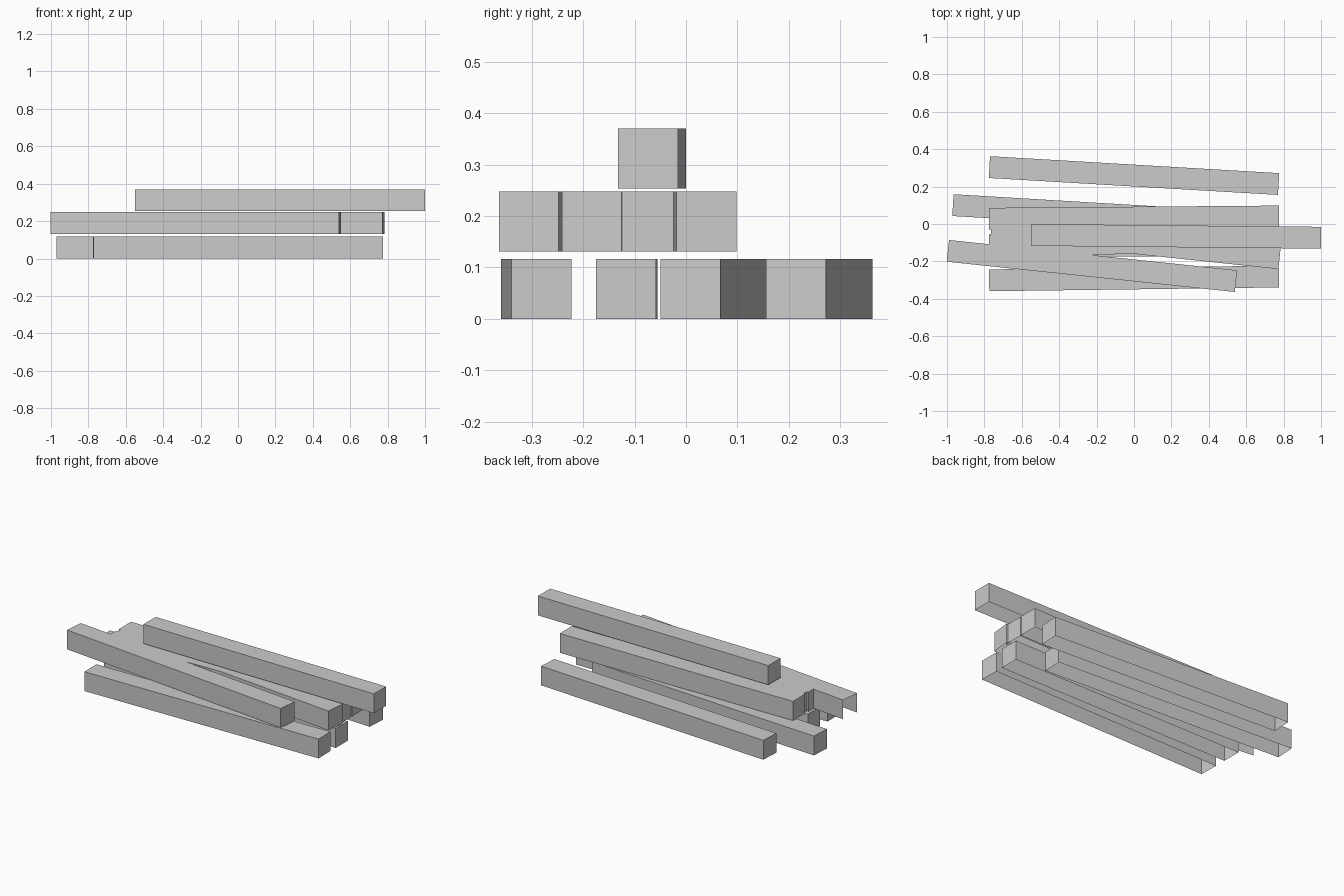
import bpy
import bmesh
import math

if "Cube" in bpy.data.objects:
    bpy.data.objects.remove(bpy.data.objects["Cube"])

LENGTH, SIDE = 1.549, 0.1165


def beam(name, x, y, z, angle, open_end=False):
    """One square timber beam, open underneath; z is its lower edge, angle in degrees."""
    bpy.ops.mesh.primitive_cube_add(size=1, location=(x, y, z + SIDE / 2),
                                    rotation=(0, 0, math.radians(angle)))
    ob = bpy.context.object
    ob.name = name
    ob.scale = (LENGTH, SIDE, SIDE)
    bm = bmesh.new()
    bm.from_mesh(ob.data)
    bm.normal_update()
    gone = [f for f in bm.faces
            if f.normal.z < -0.5 or (open_end and f.normal.x < -0.5)]
    bmesh.ops.delete(bm, geom=gone, context='FACES')
    bm.to_mesh(ob.data)
    bm.free()


# layers of the pile: lower edge height and (x, y, angle, open end) of each beam
layers = {
    "bottom_beam": (0.0, [(0, 0.259, -3.35), (-0.195, 0.055, -3.4),
                          (0, -0.115, -0.1), (0, -0.291, 0.75)]),
    "middle_beam": (0.131, [(0, 0.034, 0.45), (0, -0.101, 1.35),
                            (0.008, -0.102, -6.0), (-0.225, -0.2245, -6.0, True)]),
    "top_beam": (0.2535, [(0.225, -0.066, -0.55)]),
}
for name, (z, beams) in layers.items():
    for i, (x, y, *turn) in enumerate(beams, 1):
        beam(f"{name}_{i}", x, y, z, *turn)
